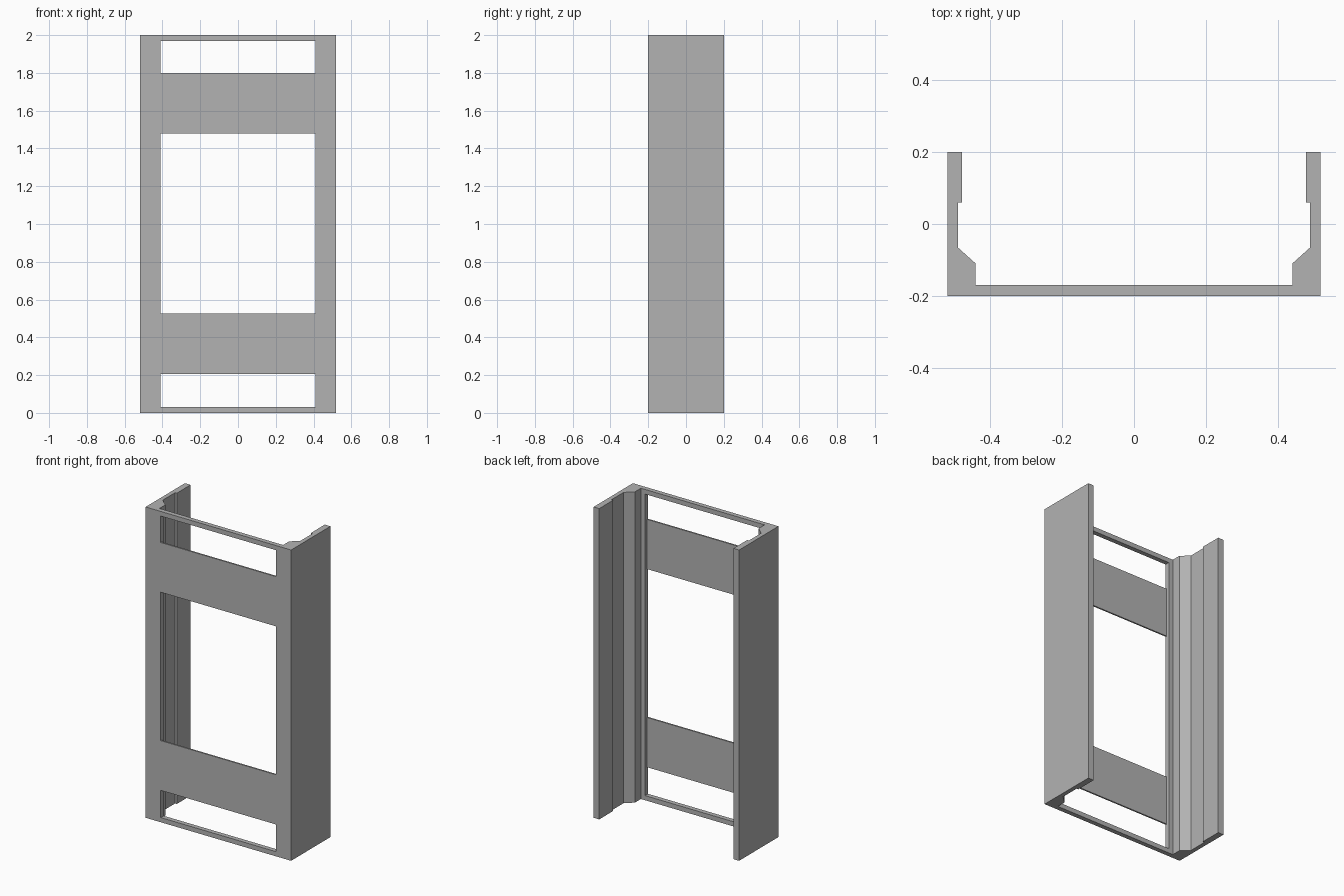
import bpy
import bmesh
from mathutils import Matrix, Vector

cube = bpy.data.objects.get("Cube")
if cube:
    bpy.data.objects.remove(cube, do_unlink=True)

HEIGHT, FRONT, PLATE_BACK, PANEL_BACK = 2.0, -0.2, -0.17, -0.19
OPENING_X = 0.41

grey = bpy.data.materials.new("plain grey")
grey.use_nodes = True
colour = (0.45, 0.45, 0.45, 1)
grey.diffuse_color = colour
grey.node_tree.nodes["Principled BSDF"].inputs["Base Color"].default_value = colour


def add_object(name, bm):
    bmesh.ops.recalc_face_normals(bm, faces=bm.faces[:])
    mesh = bpy.data.meshes.new(name)
    bm.to_mesh(mesh)
    bm.free()
    mesh.materials.append(grey)
    obj = bpy.data.objects.new(name, mesh)
    bpy.context.collection.objects.link(obj)
    return obj


def extrude_profile(name, points):
    bm = bmesh.new()
    face = bm.faces.new([bm.verts.new((x, y, 0)) for x, y in points])
    grown = bmesh.ops.extrude_face_region(bm, geom=[face])["geom"]
    top = [v for v in grown if isinstance(v, bmesh.types.BMVert)]
    bmesh.ops.translate(bm, verts=top, vec=(0, 0, HEIGHT))
    return add_object(name, bm)


def cut_box(target, y0, y1, z0, z1):
    bm = bmesh.new()
    centre = Vector((0, (y0 + y1) / 2, (z0 + z1) / 2))
    size = Matrix.Diagonal((2 * OPENING_X, y1 - y0, z1 - z0, 1))
    bmesh.ops.create_cube(bm, size=1, matrix=Matrix.Translation(centre) @ size)
    cutter = add_object("opening_cutter", bm)
    cutter.hide_render = True
    mod = target.modifiers.new("opening", "BOOLEAN")
    mod.operation, mod.solver, mod.object = "DIFFERENCE", "EXACT", cutter
    bpy.context.view_layer.objects.active = target
    bpy.ops.object.modifier_apply(modifier=mod.name)
    bpy.data.objects.remove(cutter, do_unlink=True)


# Channel section: front plate, chamfered corners and stepped side walls
half = [(0.44, PLATE_BACK), (0.44, -0.11), (0.49, -0.065), (0.49, 0.06),
        (0.478, 0.06), (0.478, 0.2), (0.518, 0.2), (0.518, FRONT)]
channel = extrude_profile("channel_frame", half + [(-x, y) for x, y in reversed(half)])

# Recess behind the thin cross panels, then the three openings
cut_box(channel, PANEL_BACK, 0.1, 0.03, 1.97)
for low, high in [(0.03, 0.205), (0.525, 1.48), (1.80, 1.97)]:
    cut_box(channel, FRONT - 0.1, PANEL_BACK + 0.05, low, high)
